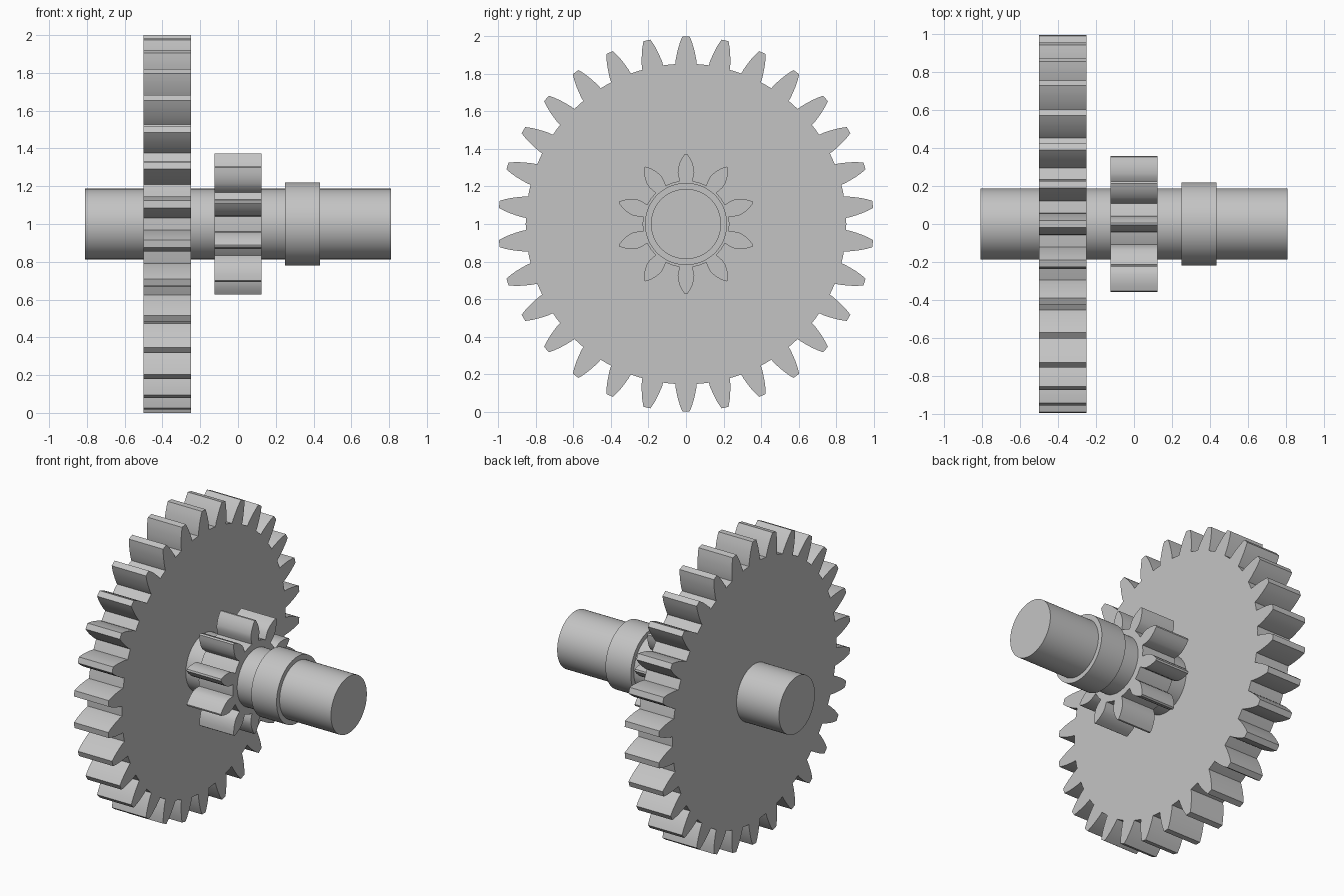
import bpy, bmesh, math
from math import sin, cos, tau

cube = bpy.data.objects.get("Cube")
if cube:
    bpy.data.objects.remove(cube, do_unlink=True)

AXIS_Z = 1.0

steel = bpy.data.materials.new("plain grey metal")
steel.use_nodes = True
GREY = (0.55, 0.55, 0.55, 1.0)
steel.diffuse_color = GREY
steel.node_tree.nodes["Principled BSDF"].inputs["Base Color"].default_value = GREY


def finish(name, bm, angle):
    """Turn a bmesh into a named, shaded object on the shaft axis."""
    bmesh.ops.recalc_face_normals(bm, faces=bm.faces)
    mesh = bpy.data.meshes.new(name)
    bm.to_mesh(mesh)
    bm.free()
    mesh.materials.append(steel)
    obj = bpy.data.objects.new(name, mesh)
    obj.location.z = AXIS_Z
    bpy.context.collection.objects.link(obj)
    bpy.ops.object.select_all(action='DESELECT')
    obj.select_set(True)
    bpy.context.view_layer.objects.active = obj
    bpy.ops.object.shade_smooth_by_angle(angle=math.radians(angle))
    return obj


def lathe(name, profile, sides=72):
    """Revolve (x, radius) points about the x axis and cap both ends."""
    bm = bmesh.new()
    rings = [[bm.verts.new((x, r * sin(tau * i / sides), r * cos(tau * i / sides)))
              for i in range(sides)] for x, r in profile]
    for a, b in zip(rings, rings[1:]):
        for i in range(sides):
            j = (i + 1) % sides
            bm.faces.new((a[i], a[j], b[j], b[i]))
    bm.faces.new(rings[0])
    bm.faces.new(rings[-1])
    return finish(name, bm, 30)


def gear(name, teeth, flank, x0, x1):
    """Extrude a gear outline; flank lists (height, half width) from root to tip."""
    root = math.hypot(*flank[0])
    tooth = [(-w, h) for h, w in flank] + [(w, h) for h, w in reversed(flank)]
    # middle of the valley that follows each tooth
    half = math.pi / teeth
    tooth.append((root * sin(half), root * cos(half)))
    bm = bmesh.new()
    outline = []
    for k in range(teeth):
        c, s = cos(tau * k / teeth), sin(tau * k / teeth)
        outline += [bm.verts.new((x0, y * c + z * s, z * c - y * s)) for y, z in tooth]
    face = bm.faces.new(outline)
    extruded = bmesh.ops.extrude_face_region(bm, geom=[face], use_keep_orig=True)
    moved = [v for v in extruded["geom"] if isinstance(v, bmesh.types.BMVert)]
    bmesh.ops.translate(bm, verts=moved, vec=(x1 - x0, 0, 0))
    return finish(name, bm, 25)


# Stepped shaft with its raised collar
lathe("shaft_with_collar", [(-0.81, 0.187), (0.25, 0.187), (0.25, 0.219),
                            (0.435, 0.219), (0.435, 0.187), (0.81, 0.187)])

# Large wheel with tapered teeth
gear("large_gear", 30, [(0.852, 0.057), (0.875, 0.055), (0.905, 0.049), (0.935, 0.042),
                        (0.968, 0.032), (1.0, 0.019)], -0.5, -0.25)

# Small pinion with leaf-shaped teeth
gear("small_pinion", 10, [(0.229, 0.033), (0.25, 0.039), (0.273, 0.044), (0.295, 0.043),
                          (0.325, 0.034), (0.35, 0.022), (0.374, 0.006)], -0.125, 0.125)
